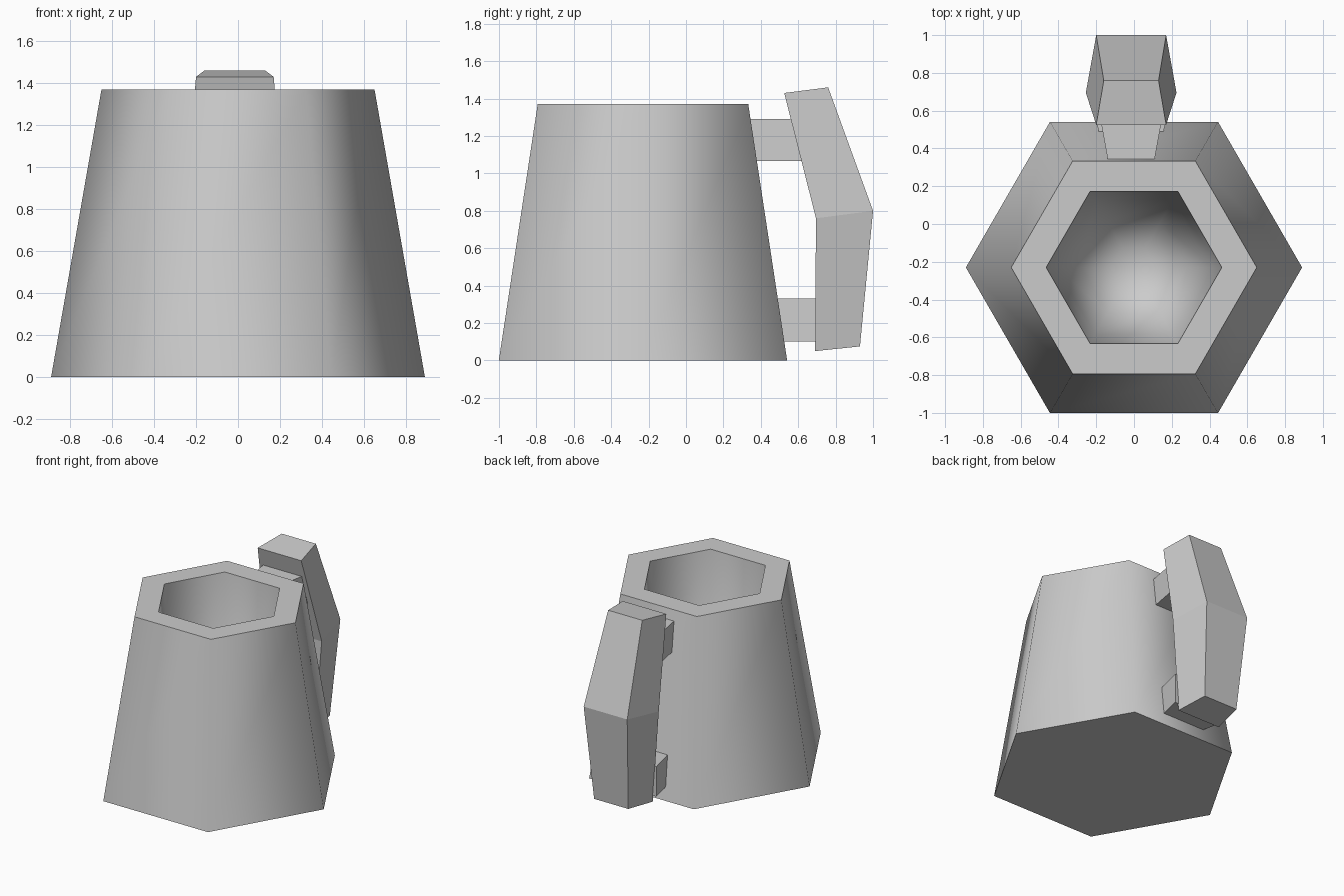
import bpy
import math

cube = bpy.data.objects.get("Cube")
if cube:
    bpy.data.objects.remove(cube, do_unlink=True)

# One plain grey for the whole mug
grey = bpy.data.materials.new("plain grey")
grey.use_nodes = True
colour = (0.6, 0.6, 0.6, 1)
grey.diffuse_color = colour
grey.node_tree.nodes["Principled BSDF"].inputs["Base Color"].default_value = colour

BODY_Y = -0.23
HANDLE_X = -0.015


def make_loft(name, rings, smooth=False):
    """Join equal-sized rings of points with quads and cap both ends."""
    n = len(rings[0])
    verts = [p for ring in rings for p in ring]
    faces = [tuple(reversed(range(n)))]
    for r in range(len(rings) - 1):
        for i in range(n):
            j = (i + 1) % n
            faces.append((r * n + i, r * n + j, (r + 1) * n + j, (r + 1) * n + i))
    faces.append(tuple(range(len(verts) - n, len(verts))))
    mesh = bpy.data.meshes.new(name)
    mesh.from_pydata(verts, [], faces)
    mesh.materials.append(grey)
    obj = bpy.data.objects.new(name, mesh)
    bpy.context.collection.objects.link(obj)
    if smooth:
        bpy.ops.object.select_all(action="DESELECT")
        obj.select_set(True)
        bpy.context.view_layer.objects.active = obj
        bpy.ops.object.shade_smooth_by_angle(angle=math.radians(62))
    return obj


def hexagon(radius, z):
    return [(radius * math.cos(math.radians(60 * i)),
             BODY_Y + radius * math.sin(math.radians(60 * i)), z) for i in range(6)]


# Six-sided tapered body with a rim and a rounded hollow
profile = [(0.89, 0), (0.65, 1.37), (0.465, 1.37), (0.41, 0.80), (0.28, 0.46), (0.12, 0.36)]
make_loft("mug_body", [hexagon(r, z) for r, z in profile], smooth=True)


# Bent handle: each section is (inner y, z, half width), (outer y, z, half width)
def handle_section(inner, outer):
    (yi, zi, wi), (yo, zo, wo) = inner, outer
    return [(HANDLE_X - wi, yi, zi), (HANDLE_X + wi, yi, zi),
            (HANDLE_X + wo, yo, zo), (HANDLE_X - wo, yo, zo)]


make_loft("handle_grip", [
    handle_section((0.69, 0.05, 0.185), (0.93, 0.075, 0.145)),
    handle_section((0.695, 0.76, 0.24), (1.0, 0.80, 0.185)),
    handle_section((0.525, 1.43, 0.185), (0.76, 1.46, 0.145)),
])


# Struts widen from the body towards the grip
def make_strut(name, z0, z1, start, end):
    rings = []
    for y, w in (start, end):
        rings.append([(HANDLE_X + w, y, z0), (HANDLE_X - w, y, z0),
                      (HANDLE_X - w, y, z1), (HANDLE_X + w, y, z1)])
    make_loft(name, rings)


make_strut("upper_strut", 1.065, 1.29, (0.32, 0.12), (0.62, 0.175))
make_strut("lower_strut", 0.10, 0.33, (0.44, 0.16), (0.696, 0.22))
